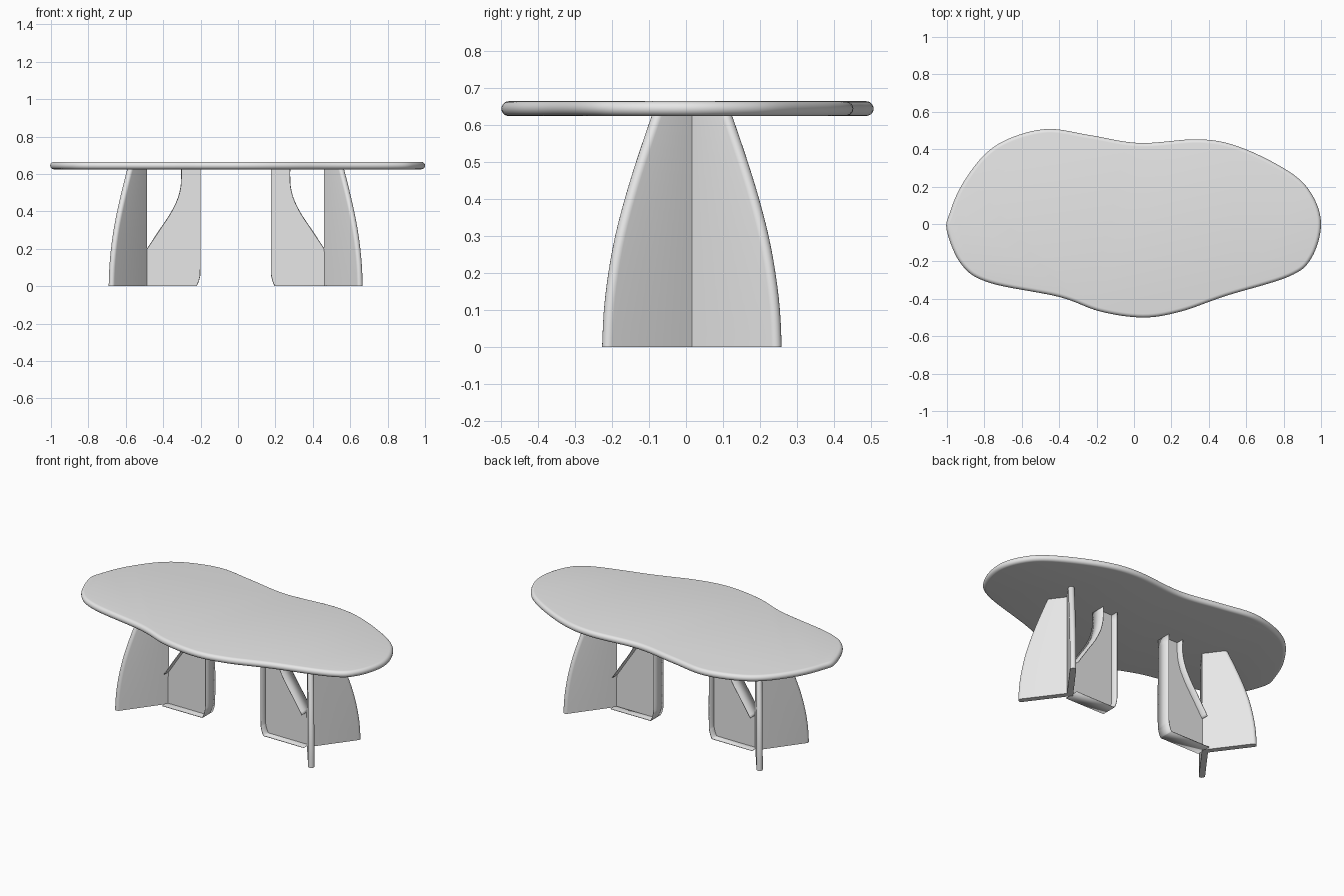
import bpy, bmesh, math
from mathutils import Vector

if "Cube" in bpy.data.objects:
    bpy.data.objects.remove(bpy.data.objects["Cube"])

mat = bpy.data.materials.new("light grey")
mat.diffuse_color = (0.8, 0.8, 0.8, 1)
mat.use_nodes = True
mat.node_tree.nodes["Principled BSDF"].inputs["Base Color"].default_value = mat.diffuse_color
LEG_ORIGIN = (-0.0125, 0.016, 0)   # mirror plane of the two legs
UNDER, TOP = 0.625, 0.665          # table top heights


def make(name, verts, faces, loc=(0, 0, 0), mirror=False, solid=0):
    me = bpy.data.meshes.new(name)
    me.from_pydata(verts, [], faces)
    bm = bmesh.new()
    bm.from_mesh(me)
    bmesh.ops.recalc_face_normals(bm, faces=bm.faces)
    bm.to_mesh(me)
    bm.free()
    ob = bpy.data.objects.new(name, me)
    bpy.context.collection.objects.link(ob)
    ob.location = loc
    me.materials.append(mat)
    bpy.ops.object.select_all(action='DESELECT')
    ob.select_set(True)
    bpy.context.view_layer.objects.active = ob
    bpy.ops.object.shade_smooth_by_angle(angle=math.radians(35))
    if solid:
        m = ob.modifiers.new("thickness", 'SOLIDIFY')
        m.thickness, m.offset = solid, 0
    if mirror:
        ob.modifiers.new("mirror", 'MIRROR').use_axis[0] = True
    return ob


def loft(rings):
    """Closed skin over rings of equal length, with end caps."""
    n = len(rings[0])
    faces = [(k*n + i, k*n + (i+1) % n, (k+1)*n + (i+1) % n, (k+1)*n + i)
             for k in range(len(rings)-1) for i in range(n)]
    faces += [tuple(range(n)), tuple(range((len(rings)-1)*n, len(rings)*n))]
    return [v for r in rings for v in r], faces


def spline(pts, steps, closed):
    """Catmull-Rom curve through 2D points."""
    p = [Vector(q) for q in pts]
    n = len(p)
    out = []
    for i in range(n if closed else n-1):
        g = (lambda j: p[j % n]) if closed else (lambda j: p[max(0, min(n-1, j))])
        a, b, c, d = g(i-1), g(i), g(i+1), g(i+2)
        for s in range(steps):
            t = s/steps
            out.append(0.5*(2*b + (c-a)*t + (2*a-5*b+4*c-d)*t*t + (3*b-a-3*c+d)*t**3))
    return out if closed else out + [p[-1]]


# Table top: free-form outline with a full round edge
outline = [(-1, -.04), (-.985, .06), (-.92, .21), (-.8, .37), (-.66, .46), (-.46, .508),
           (-.235, .475), (.03, .433), (.35, .453), (.57, .41), (.83, .28), (.95, .16),
           (1, 0), (.95, -.18), (.83, -.28), (.49, -.385), (.25, -.468), (.05, -.5),
           (-.18, -.468), (-.4, -.39), (-.77, -.315), (-.92, -.22)]
edge = spline(outline, 8, True)
normals = []
for i in range(len(edge)):
    t = (edge[(i+1) % len(edge)] - edge[i-1]).normalized()
    normals.append(Vector((t.y, -t.x)))   # inward for a clockwise outline
r = (TOP-UNDER)/2
rings = []
for k in range(11):
    a = -math.pi/2 + math.pi*k/10
    inset, z = r*(1-math.cos(a)), UNDER + r + r*math.sin(a)
    rings.append([(*(p + q*inset), z) for p, q in zip(edge, normals)])
make("table_top", *loft(rings))

# Outer leg panels: two fins joined in a V, tapering upward, rounded outer edges
half, ang, hub = 0.0175, math.radians(53.5), 0.4945
u = Vector((math.cos(ang), math.sin(ang)))
nrm = Vector((-u.y, u.x))
miter = half/math.sin(ang)
reach = spline([(0, .281), (.1, .275), (.2, .26), (.3, .237), (.4, .205),
                (.5, .167), (.6, .125), (UNDER, .114)], 3, False)
rings = []
for z, length in reach:
    tip = Vector((hub, 0)) + u*length
    side = [tip + half*(nrm*math.cos(b) + u*math.sin(b))
            for b in (math.pi*j/8 for j in range(9))]
    ring = [(hub-miter, 0)] + [tuple(p) for p in side] + [(hub+miter, 0)]
    ring += [(p.x, -p.y) for p in reversed(side)]
    rings.append([(x, y, z) for x, y in ring])
make("outer_leg_panels", *loft(rings), LEG_ORIGIN, True)

# Inner leg: thin web with a flange round its end, foot and curved back
foot = spline([(.19, UNDER), (.19, .35), (.19, .09), (.194, .045), (.203, .015), (.211, .002)], 4, False)
foot.append(Vector((hub-.01, .002)))
back = spline([(hub-miter, .20), (.41, .295), (.35, .385), (.312, .46), (.294, .525),
               (.29, .58), (.29, UNDER)], 5, False)


def flange(name, path, w=0.0475):
    verts = [(x, s*w, z) for x, z in path for s in (-1, 1)]
    faces = [(2*i, 2*i+1, 2*i+3, 2*i+2) for i in range(len(path)-1)]
    make(name, verts, faces, LEG_ORIGIN, True, 0.004)


flange("inner_leg_end_flange", foot)
flange("inner_leg_back_flange", back)
web = foot + back
make("inner_leg_web", *loft([[(x, y, z) for x, z in web] for y in (-.003, .003)]), LEG_ORIGIN, True)
